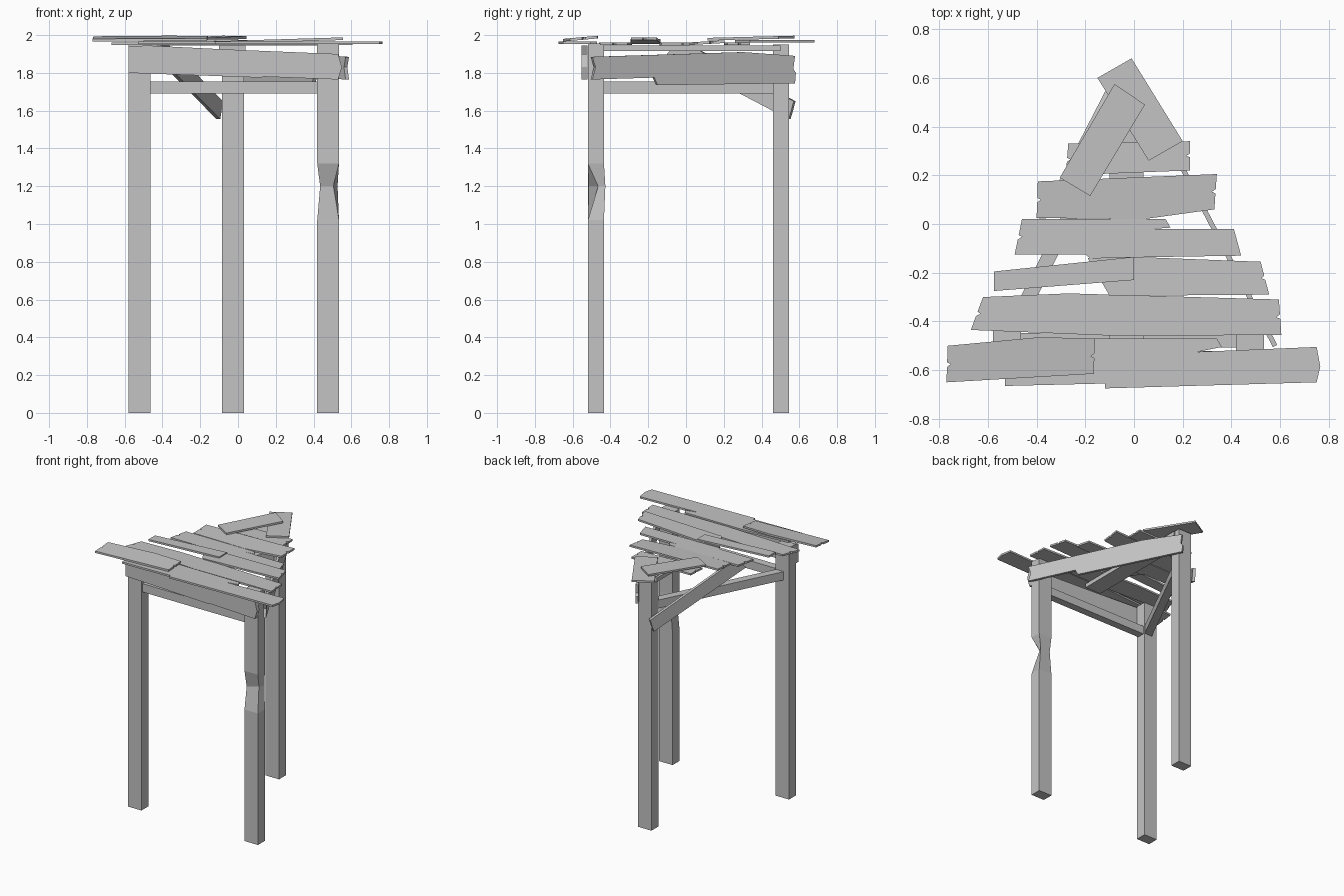
import bpy
import bmesh
from mathutils import Vector

cube = bpy.data.objects.get("Cube")
if cube:
    bpy.data.objects.remove(cube, do_unlink=True)

# Single weathered wood grey
wood = bpy.data.materials.new("weathered_grey")
wood.use_nodes = True
GREY = (0.55, 0.55, 0.55, 1)
wood.diffuse_color = GREY
wood.node_tree.nodes["Principled BSDF"].inputs["Base Color"].default_value = GREY


def finish(name, bm):
    """Turn a bmesh into a flat-shaded wooden object."""
    bmesh.ops.recalc_face_normals(bm, faces=bm.faces)
    mesh = bpy.data.meshes.new(name)
    bm.to_mesh(mesh)
    bm.free()
    mesh.materials.append(wood)
    obj = bpy.data.objects.new(name, mesh)
    bpy.context.collection.objects.link(obj)
    return obj


def prism(name, points, depth):
    """Extrude a planar outline along the depth vector."""
    bm = bmesh.new()
    face = bm.faces.new([bm.verts.new(p) for p in points])
    moved = bmesh.ops.extrude_face_region(bm, geom=[face], use_keep_orig=True)
    verts = [g for g in moved["geom"] if isinstance(g, bmesh.types.BMVert)]
    bmesh.ops.translate(bm, verts=verts, vec=Vector(depth))
    return finish(name, bm)


def splinter(outline):
    """Cut a small nick into each sawn end of a plank outline."""
    result = []
    for i, point in enumerate(outline):
        a = Vector(point)
        b = Vector(outline[(i + 1) % len(outline)])
        edge = b - a
        result.append(a)
        if 0.12 < edge.length < 0.18 and abs(edge.y) > abs(edge.x):
            middle = Vector((0, 0))
            for p in outline:
                middle += Vector(p) / len(outline)
            inward = Vector((0.015 if middle.x > a.x else -0.015, 0))
            result += [a + edge * 0.45, a + edge * 0.5 + inward, a + edge * 0.58]
    return result


def plank(name, outline, z, slope_x=0.0, slope_y=0.0, thick=0.014):
    """Deck plank from a plan outline; z is the underside at its middle."""
    cx = sum(p[0] for p in outline) / len(outline)
    cy = sum(p[1] for p in outline) / len(outline)
    points = [(p.x, p.y, z + (p.x - cx) * slope_x + (p.y - cy) * slope_y)
              for p in splinter(outline)]
    return prism(name, points, (0, 0, thick))


def upright(name, outline, start, along, depth):
    """Vertical board: outline is (distance along, height)."""
    start, along = Vector(start), Vector(along).normalized()
    points = [start + along * p[0] + Vector((0, 0, p[1])) for p in outline]
    return prism(name, points, depth)


def beam(name, a, b, width, low, high):
    """Horizontal bar between two plan positions."""
    a, b = Vector((*a, low)), Vector((*b, low))
    side = (b - a).cross(Vector((0, 0, 1))).normalized() * width / 2
    return prism(name, [a - side, b - side, b + side, a + side], (0, 0, high - low))


def post(name, x, y, top, bites=()):
    """Square post built from rings; bites replace rings partway up."""
    w, d = 0.0575, 0.0425
    square = [(x - w, y - d), (x + w, y - d), (x + w, y + d), (x - w, y + d)]
    rings = [(0, square), *[(z, ring or square) for z, ring in bites], (top, square)]
    bm = bmesh.new()
    loops = [[bm.verts.new((*p, z)) for p in ring] for z, ring in rings]
    bm.faces.new(loops[0])
    bm.faces.new(loops[-1])
    for lower, upper in zip(loops, loops[1:]):
        for i in range(len(lower)):
            j = (i + 1) % len(lower)
            bm.faces.new((lower[i], lower[j], upper[j], upper[i]))
    return finish(name, bm)


# Three posts, one with a chopped corner
post_a, post_b, post_c = (-0.522, -0.477), (0.477, -0.477), (-0.027, 0.502)
chop = [(0.435, -0.515), (0.505, -0.465), (0.527, -0.427), (0.435, -0.435)]
post("front_right_post", *post_a, 1.95)
post("front_left_post", *post_b, 1.955, [(1.02, None), (1.2, chop), (1.32, None)])
post("back_post", *post_c, 1.95)

# Rails between posts and the joist beneath the deck
beam("front_rail", post_a, post_b, 0.06, 1.69, 1.755)
beam("side_rail", post_a, post_c, 0.06, 1.69, 1.755)
beam("centre_joist", (-0.03, -0.5), (-0.03, 0.5), 0.14, 1.915, 1.946)

# Upright boards nailed to the outside of the posts
upright("front_board",
        [(0, 1.8), (0.7, 1.775), (0.72, 1.78), (1.11, 1.765), (1.13, 1.83),
         (1.11, 1.9), (0.5, 1.925), (0.1, 1.945), (0, 1.94)],
        (-0.58, -0.522, 0), (1, 0, 0), (0, -0.03, 0))
upright("side_board",
        [(0, 1.765), (0.37, 1.775), (0.39, 1.735), (1.21, 1.745), (1.215, 1.8),
         (1.2, 1.82), (1.21, 1.89), (0.9, 1.91), (0, 1.885), (0.02, 1.83)],
        (0.57, -0.505, 0), (-0.51, 0.98, 0), (0.018, 0.009, 0))
upright("diagonal_brace",
        [(0, 1.65), (0.015, 1.6), (0.03, 1.555), (0.76, 1.895), (0.71, 1.945), (0.62, 1.945)],
        (-0.08, 0.57, 0), (-0.46, -0.89, 0), (-0.02, 0.01, 0))

# Deck planks from front to back
plank("front_plank",
      [(-0.53, -0.665), (-0.12, -0.655), (-0.12, -0.675), (0.75, -0.65), (0.765, -0.585),
       (0.75, -0.505), (0.26, -0.525), (0.36, -0.505), (0.34, -0.47), (-0.16, -0.47),
       (-0.53, -0.5)], 1.953)
plank("front_overlay_plank",
      [(-0.77, -0.65), (-0.165, -0.615), (-0.16, -0.47), (-0.39, -0.465), (-0.765, -0.5)],
      1.976, 0, 0.09)
plank("second_plank",
      [(-0.67, -0.435), (-0.05, -0.46), (0.605, -0.455), (0.595, -0.31), (-0.27, -0.285),
       (-0.62, -0.3)], 1.948)
plank("third_plank",
      [(-0.1, -0.295), (0.555, -0.29), (0.52, -0.155), (0, -0.135), (-0.19, -0.14)],
      1.962, 0.03)
plank("third_overlay_plank",
      [(-0.575, -0.275), (0, -0.23), (0, -0.135), (-0.575, -0.195)], 1.966)
plank("fourth_plank",
      [(-0.49, -0.125), (-0.2, -0.125), (-0.18, -0.14), (0.44, -0.13), (0.41, -0.02),
       (0.08, -0.02), (0.15, -0.015), (0.13, 0.02), (-0.46, 0.02)], 1.946)
plank("fifth_plank",
      [(-0.4, 0.025), (0.04, 0.02), (0.33, 0.06), (0.34, 0.205), (-0.395, 0.175)],
      1.952, 0, 0.06)
plank("sixth_plank",
      [(-0.28, 0.2), (0.23, 0.22), (0.23, 0.34), (-0.27, 0.33)], 1.947)

# Crossed planks over the back post
plank("back_plank",
      [(-0.15, 0.6), (0.06, 0.26), (0.2, 0.34), (-0.01, 0.68)], 1.96)
plank("back_overlay_plank",
      [(-0.305, 0.19), (-0.18, 0.115), (0.045, 0.49), (-0.08, 0.575)], 1.977, 0, 0.025)
